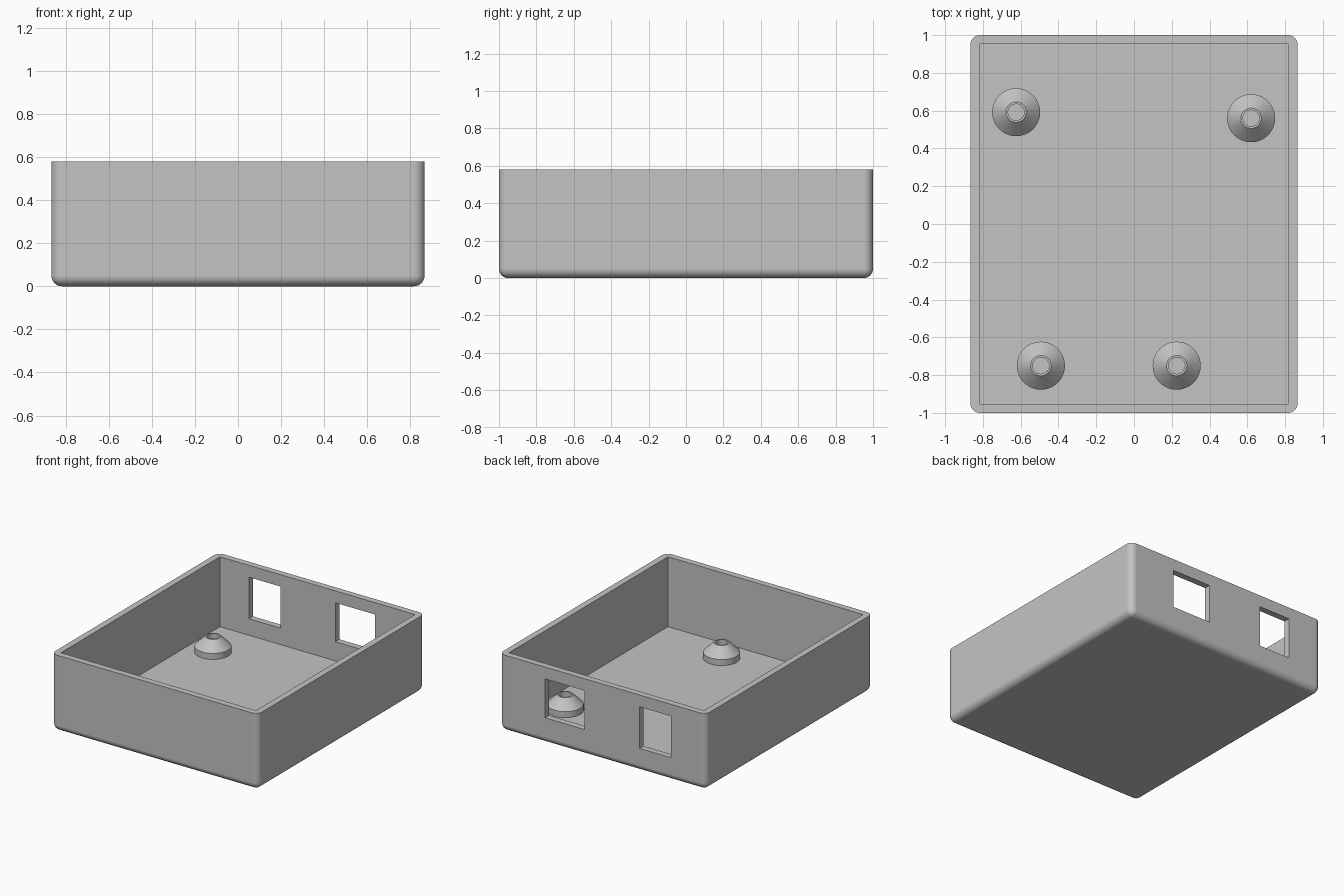
import bpy, bmesh, math

if "Cube" in bpy.data.objects:
    bpy.data.objects.remove(bpy.data.objects["Cube"])

HX, HY, HEIGHT = 0.866, 1.0, 0.58     # half width, half depth, height
WALL, FLOOR, RADIUS = 0.048, 0.05, 0.05

grey = bpy.data.materials.new("grey plastic")
grey.diffuse_color = (0.55, 0.55, 0.55, 1)
grey.use_nodes = True
grey.node_tree.nodes["Principled BSDF"].inputs["Base Color"].default_value = grey.diffuse_color


def make_object(name, bm):
    bmesh.ops.recalc_face_normals(bm, faces=bm.faces)
    mesh = bpy.data.meshes.new(name)
    bm.to_mesh(mesh)
    bm.free()
    mesh.materials.append(grey)
    obj = bpy.data.objects.new(name, mesh)
    bpy.context.collection.objects.link(obj)
    return obj


def box_bmesh(lo, hi):
    bm = bmesh.new()
    bmesh.ops.create_cube(bm, size=1)
    for v in bm.verts:
        v.co = [(a + b) / 2 + c * (b - a) for a, b, c in zip(lo, hi, v.co)]
    return bm


def select_only(obj):
    bpy.ops.object.select_all(action='DESELECT')
    obj.select_set(True)
    bpy.context.view_layer.objects.active = obj


def cut(target, lo, hi):
    cutter = make_object("cutter", box_bmesh(lo, hi))
    cutter.hide_render = True
    mod = target.modifiers.new("cut", 'BOOLEAN')
    mod.operation, mod.solver, mod.object = 'DIFFERENCE', 'EXACT', cutter
    select_only(target)
    bpy.ops.object.modifier_apply(modifier=mod.name)
    bpy.data.objects.remove(cutter)


# Tray: every edge rounded except the top rim
bm = box_bmesh((-HX, -HY, 0), (HX, HY, HEIGHT))
edges = [e for e in bm.edges if min(v.co.z for v in e.verts) < HEIGHT / 2]
bmesh.ops.bevel(bm, geom=edges, offset=RADIUS, offset_type='OFFSET',
                segments=8, profile=0.5, affect='EDGES')
tray = make_object("tray", bm)

# Open cavity with sharp inner corners
cut(tray, (WALL - HX, WALL - HY, FLOOR), (HX - WALL, HY - WALL, HEIGHT + 0.2))

# Two rectangular ports through the back wall
for x0, x1, z0, z1 in ((0.15, 0.48, 0.195, 0.49), (-0.575, -0.31, 0.175, 0.49)):
    cut(tray, (x0, HY - 0.15, z0), (x1, HY + 0.1, z1))

select_only(tray)
bpy.ops.object.shade_smooth_by_angle(angle=math.radians(30))
normals = tray.modifiers.new("flat walls", 'WEIGHTED_NORMAL')
normals.keep_sharp = True

# Standoffs: short cylinder, cone and a screw hole, turned from one profile
PROFILE = [(0.127, FLOOR), (0.127, 0.096), (0.054, 0.168),
           (0.043, 0.168), (0.043, FLOOR + 0.002)]
SIDES = 64


def standoff(name, x, y):
    bm = bmesh.new()
    rings = []
    for r, z in PROFILE:
        rings.append([bm.verts.new((r * math.cos(2 * math.pi * i / SIDES),
                                    r * math.sin(2 * math.pi * i / SIDES), z))
                      for i in range(SIDES)])
    for a, b in zip(rings, rings[1:]):
        for i in range(SIDES):
            j = (i + 1) % SIDES
            bm.faces.new((a[i], a[j], b[j], b[i]))
    bm.faces.new(rings[0])
    bm.faces.new(rings[-1])
    obj = make_object(name, bm)
    obj.location = (x, y, 0)
    select_only(obj)
    bpy.ops.object.shade_smooth_by_angle(angle=math.radians(30))


for name, x, y in (("standoff_back_left", -0.624, 0.592),
                   ("standoff_back_right", 0.62, 0.56),
                   ("standoff_front_left", -0.493, -0.75),
                   ("standoff_front_right", 0.226, -0.75)):
    standoff(name, x, y)
